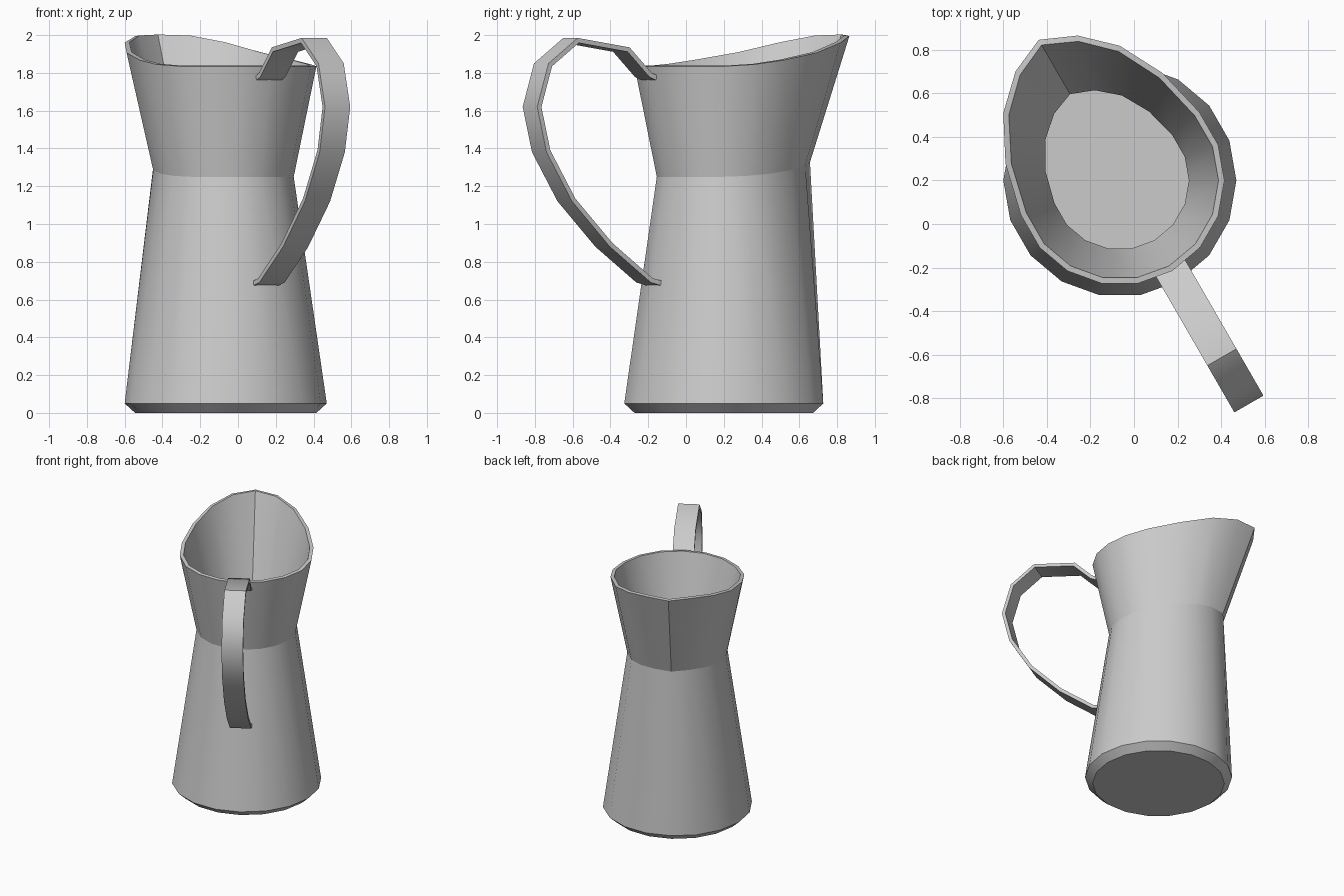
import bpy, bmesh, math
from mathutils import Vector

if "Cube" in bpy.data.objects:
    bpy.data.objects.remove(bpy.data.objects["Cube"])

SIDES = 18
CENTRE = Vector((-0.065, 0.2, 0))
SPOUT = Vector((-0.5, 0.866, 0))     # direction of the pouring lip
ACROSS = Vector((0.866, 0.5, 0))
# lip push-out and rim lift per 20 degree step away from the spout
PUSH = [0.265, 0.222, 0.168, 0.09, 0.007]
LIFT = [0.165, 0.16, 0.125, 0.072, 0.032, 0.01]


def step(table, i):
    k = min(i, SIDES - i)
    return table[k] if k < len(table) else 0.0


def finish(name, bm, angle):
    bmesh.ops.recalc_face_normals(bm, faces=bm.faces)
    mesh = bpy.data.meshes.new(name)
    bm.to_mesh(mesh)
    bm.free()
    ob = bpy.data.objects.new(name, mesh)
    bpy.context.collection.objects.link(ob)
    bpy.ops.object.select_all(action='DESELECT')
    ob.select_set(True)
    bpy.context.view_layer.objects.active = ob
    bpy.ops.object.shade_smooth_by_angle(angle=math.radians(angle), keep_sharp_edges=True)
    return ob


# Jug body: rings (radius, height, lip push factor, lift factor), outside up then inside down
RINGS = [
    (0.48, 0.0, 0, 0), (0.535, 0.05, 0, 0), (0.36, 1.25, 0.53, 0.48), (0.48, 1.835, 1, 1),
    (0.453, 1.838, 1, 1), (0.317, 1.25, 0.53, 0.48), (0.49, 0.06, 0, 0),
]
bm = bmesh.new()
rings = []
for radius, z, push, lift in RINGS:
    ring = []
    for i in range(SIDES):
        a = math.tau * i / SIDES
        u = radius * math.cos(a) + push * step(PUSH, i)
        p = CENTRE + SPOUT * u + ACROSS * radius * math.sin(a)
        p.z = z + lift * step(LIFT, i)
        ring.append(bm.verts.new(p))
    rings.append(ring)
for lo, hi in zip(rings, rings[1:]):
    for i in range(SIDES):
        j = (i + 1) % SIDES
        bm.faces.new((lo[i], lo[j], hi[j], hi[i]))
bm.faces.new(rings[0])
bm.faces.new(rings[-1])
# crisp crease at the waist
for k in (2, 5):
    for i in range(SIDES):
        bm.edges.get((rings[k][i], rings[k][(i + 1) % SIDES])).smooth = False
finish("jug_body", bm, 35)

# Handle: flat strap following a path of (distance from body axis, height)
PATH = [(0.45, 1.785), (0.485, 1.80), (0.62, 1.935), (0.937, 1.985), (1.116, 1.85),
        (1.185, 1.62), (1.128, 1.38), (0.972, 1.12), (0.741, 0.88), (0.49, 0.69), (0.43, 0.675)]
WIDTH, THICK = 0.154, 0.025
pts = [Vector(p) for p in PATH]
bm = bmesh.new()
sections = []
for k, p in enumerate(pts):
    d0 = (p - pts[k - 1]).normalized() if k else (pts[1] - p).normalized()
    d1 = (pts[k + 1] - p).normalized() if k < len(pts) - 1 else d0
    t = (d0 + d1).normalized()
    inner = p + Vector((t.y, -t.x)) * THICK / max(t.dot(d0), 0.5)
    corners = [(p, -1), (p, 1), (inner, 1), (inner, -1)]
    sec = []
    for q, side in corners:
        co = CENTRE - SPOUT * q.x + ACROSS * side * WIDTH / 2
        co.z = q.y
        sec.append(bm.verts.new(co))
    sections.append(sec)
for a, b in zip(sections, sections[1:]):
    for i in range(4):
        j = (i + 1) % 4
        bm.faces.new((a[i], a[j], b[j], b[i]))
bm.faces.new(sections[0])
bm.faces.new(sections[-1])
finish("handle", bm, 40)
